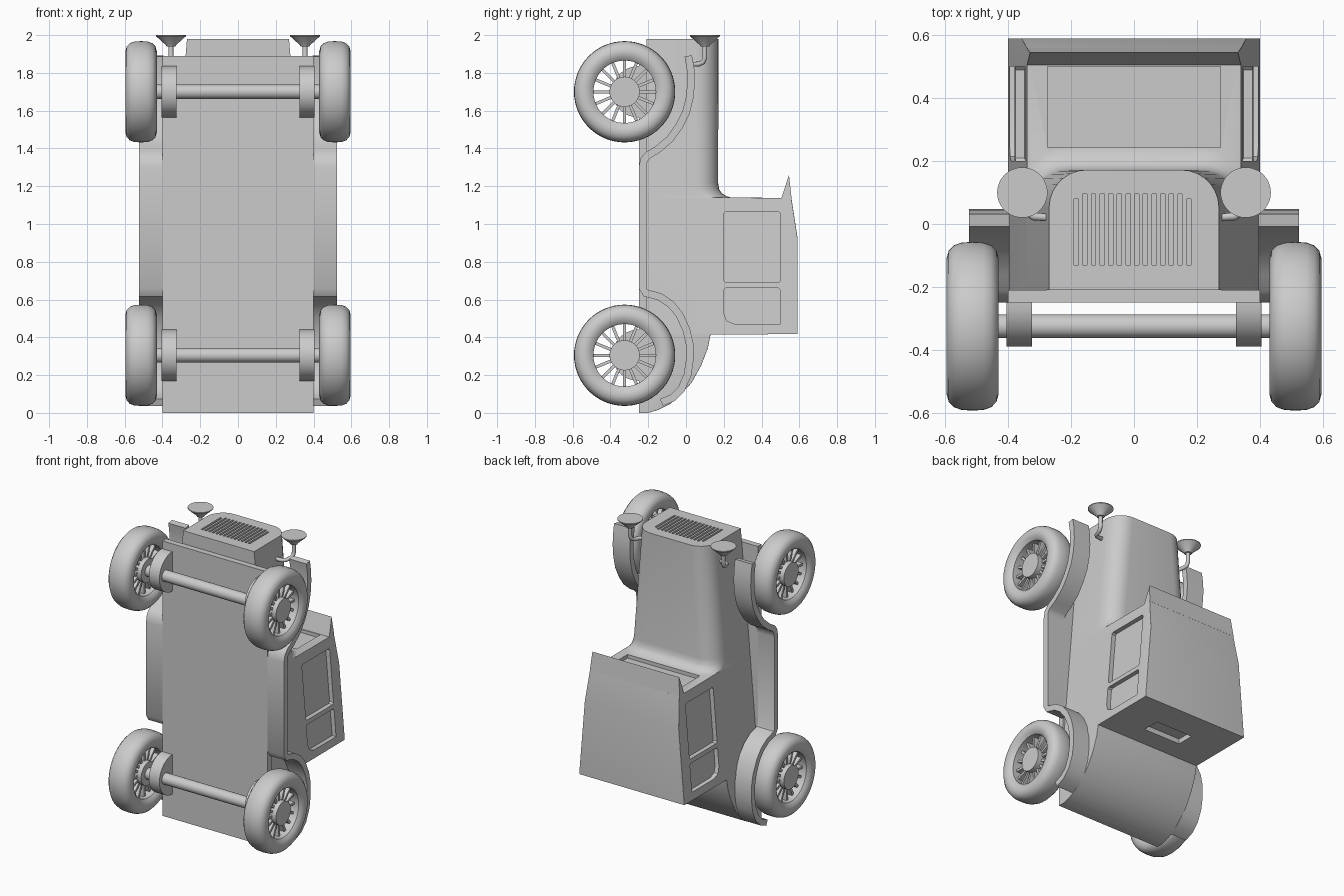
import bpy, bmesh, math
from mathutils import Matrix, Vector

cube = bpy.data.objects.get("Cube")
if cube:
    bpy.data.objects.remove(cube, do_unlink=True)

GREY = (0.6, 0.6, 0.6, 1)
grey = bpy.data.materials.new("plain grey")
grey.use_nodes = True
grey.diffuse_color = GREY
grey.node_tree.nodes["Principled BSDF"].inputs["Base Color"].default_value = GREY


def finish(name, bm):
    """Turn a bmesh into a named grey object."""
    bmesh.ops.remove_doubles(bm, verts=bm.verts, dist=0.0002)
    bmesh.ops.recalc_face_normals(bm, faces=bm.faces)
    mesh = bpy.data.meshes.new(name)
    bm.to_mesh(mesh)
    bm.free()
    mesh.materials.append(grey)
    obj = bpy.data.objects.new(name, mesh)
    bpy.context.collection.objects.link(obj)
    return obj


def loft(name, loops, cyclic=False):
    """Skin equal-length vertex loops, with caps unless cyclic."""
    bm = bmesh.new()
    rings = [[bm.verts.new(p) for p in loop] for loop in loops]
    pairs = list(zip(rings, rings[1:])) + ([(rings[-1], rings[0])] if cyclic else [])
    n = len(rings[0])
    for a, b in pairs:
        for i in range(n):
            j = (i + 1) % n
            bm.faces.new((a[i], a[j], b[j], b[i]))
    if not cyclic:
        bm.faces.new(rings[0])
        bm.faces.new(rings[-1])
    return finish(name, bm)


def prism(name, yz, xa, xb):
    """Side profile spanned between two x limits, each a function of z."""
    return loft(name, [[(f(z), y, z) for y, z in yz] for f in (xa, xb)])


def box(name, x, y, z):
    yz = [(y[0], z[0]), (y[1], z[0]), (y[1], z[1]), (y[0], z[1])]
    return prism(name, yz, lambda _: x[0], lambda _: x[1])


def lathe(name, profile, centre, axis, steps=48):
    """Spin a closed (radius, offset) profile about the x or z axis."""
    loops = []
    for k in range(steps):
        a = 2 * math.pi * k / steps
        c, s = math.cos(a), math.sin(a)
        loops.append([Vector(centre) + Vector((h, r * c, r * s) if axis == "x" else (r * c, r * s, h))
                      for r, h in profile])
    return loft(name, loops, cyclic=True)


def rod(name, radius, x0, x1, y, z):
    return lathe(name, [(0, x0), (radius, x0), (radius, x1), (0, x1)], (0, y, z), "x", 32)


def cut(obj, cutters):
    for c in cutters:
        m = obj.modifiers.new("cut", "BOOLEAN")
        m.operation, m.solver, m.object = "DIFFERENCE", "EXACT", c
    deps = bpy.context.evaluated_depsgraph_get()
    mesh = bpy.data.meshes.new_from_object(obj.evaluated_get(deps))
    obj.modifiers.clear()
    obj.data = mesh
    for c in cutters:
        bpy.data.objects.remove(c, do_unlink=True)


def half_width(z):
    """Sides taper evenly from the cab back to the nose."""
    return 0.40 - 0.13 * max(0, z - 0.42) / 1.56


# Body: trunk, cab and hood as one loft of (z, top, corner radius)
FLOOR = -0.21
stations = [(0, -0.2, .002), (.015, -.15, .002), (.05, -.08, .002), (.1, -.025, .002),
            (.16, .03, .002), (.25, .08, .002), (.34, .115, .002), (.415, .13, .002),
            (.417, .59, .002), (.93, .59, .002), (1.138, .558, .002), (1.14, .24, .12),
            (1.147, .215, .12), (1.162, .19, .12), (1.185, .175, .12), (1.22, .17, .12),
            (1.98, .172, .12)]


def section(z, top, r):
    w = half_width(z)
    pts = [(-w, FLOOR, z), (w, FLOOR, z)]
    for k in range(17):
        a = math.pi * k / 16
        side = 1 if k < 8 else -1
        if k == 8:
            pts.append((0, top, z))
        else:
            t = math.pi / 2 * (k if k < 8 else 16 - k) / 7
            pts.append((side * (w - r + r * math.cos(t)), top - r + r * math.sin(t), z))
    return pts


body = loft("body", [section(*s) for s in stations])

# Recessed windows and grille slots
front_window = [(.21, .69), (.49, .69), (.5, .7), (.5, 1.055), (.49, 1.065), (.21, 1.065), (.2, 1.055), (.2, .7)]
rear_window = [(.26, .47), (.5, .47), (.5, .65), (.49, .66), (.21, .66), (.2, .65), (.2, .53), (.215, .488)]
cutters = []
for s in (1, -1):
    for shape in (front_window, rear_window):
        cutters.append(prism("window_cutter", shape, lambda z: s * (half_width(z) - .03), lambda z: s * .5))
cutters.append(box("windscreen_cutter", (-.275, .275), (.243, .5), (1.115, 1.3)))
cutters.append(box("back_window_cutter", (-.14, .14), (.27, .39), (.3, .45)))
for k in range(14):
    x = (k - 6.5) * .0275 - .005
    top = .08 if k in (0, 13) else .095
    cutters.append(box("grille_cutter", (x - .007, x + .007), (-.13, top), (1.95, 2.1)))
cut(body, cutters)

# Roof visor and chassis plate
prism("roof_visor", [(.505, 1.136), (.559, 1.136), (.545, 1.26)],
      lambda z: -half_width(z), half_width)
box("chassis_plate", (-.40, .40), (-.25, FLOOR), (0, 1.89))

# Fender and running board strip, as a thickened side path
path = [(.012, 1.89), (.024, 1.82), (.027, 1.75), (.02, 1.67), (0, 1.59), (-.035, 1.52), (-.085, 1.45),
        (-.15, 1.395), (-.2, 1.365), (-.222, 1.34), (-.23, 1.3), (-.23, .66), (-.215, .635),
        (-.14, .615), (-.08, .575), (-.035, .52), (.002, .44), (.02, .36), (.02, .28),
        (.008, .2), (-.025, .125), (-.07, .08), (-.13, .055)]
outer, inner = [], []
for i, p in enumerate(path):
    a, b = Vector(path[max(i - 1, 0)]), Vector(path[min(i + 1, len(path) - 1)])
    d = (b - a).normalized()
    n = Vector((-d.y, d.x)) * .02
    outer.append(Vector(p) + n)
    inner.append(Vector(p) - n)
for s, side in ((1, "left"), (-1, "right")):
    loft(side + "_fender_and_step",
         [[(s * .395, *o), (s * .525, *o), (s * .525, *i), (s * .395, *i)] for o, i in zip(outer, inner)])

# Wheels, axles and spring blocks
AXLE_Y = -.325
flank = [(.165, -.06), (.185, -.078), (.215, -.083), (.24, -.076), (.257, -.06), (.266, -.035)]
tyre = flank + [(.268, 0)] + [(r, -x) for r, x in reversed(flank)]
for z, end in ((.305, "rear"), (1.70, "front")):
    rod(end + "_axle", .038, -.46, .46, AXLE_Y, z)
    for s, side in ((1, "left"), (-1, "right")):
        label = end + "_" + side
        cx = s * .513
        lathe(label + "_tyre", tyre, (cx, AXLE_Y, z), "x", 64)
        rod(label + "_hub", .08, cx - .06, cx + .06, AXLE_Y, z)
        bm = bmesh.new()
        for k in range(16):
            turn = Matrix.Rotation(2 * math.pi * k / 16, 4, "X")
            place = Matrix.Translation((cx, AXLE_Y, z)) @ turn @ Matrix.Translation((0, 0, .122))
            bmesh.ops.create_cube(bm, size=1, matrix=place @ Matrix.Diagonal((.06, .016, .1, 1)))
        finish(label + "_spokes", bm)
        arch = [(-.25 - .14 * math.sin(math.pi * k / 20), z + .136 * math.cos(math.pi * k / 20)) for k in range(21)]
        prism(label + "_spring", arch, lambda _: s * .325, lambda _: s * .405)

# Head lamps on bent stems
for s, side in ((1, "left"), (-1, "right")):
    lathe(side + "_lamp", [(0, 0), (.024, 0), (.028, .008), (.08, .055), (.08, .06), (0, .06)],
          (s * .355, .1, 1.94), "z")
    curve = bpy.data.curves.new(side + "_lamp_stem", "CURVE")
    curve.dimensions, curve.bevel_depth, curve.bevel_resolution = "3D", .013, 3
    curve.use_fill_caps = True
    stem = [(.355, .1, 1.95), (.355, .1, 1.88), (.353, .092, 1.858), (.345, .07, 1.847),
            (.335, .035, 1.845), (.32, .024, 1.845), (.26, .02, 1.845)]
    spline = curve.splines.new("POLY")
    spline.points.add(len(stem) - 1)
    for point, (x, y, z) in zip(spline.points, stem):
        point.co = (s * x, y, z, 1)
    curve.materials.append(grey)
    obj = bpy.data.objects.new(side + "_lamp_stem", curve)
    bpy.context.collection.objects.link(obj)

# Smooth shading with crisp edges
bpy.ops.object.select_all(action="DESELECT")
for obj in bpy.context.collection.objects:
    if obj.type == "MESH":
        obj.select_set(True)
        bpy.context.view_layer.objects.active = obj
bpy.ops.object.shade_smooth_by_angle(angle=math.radians(35))
